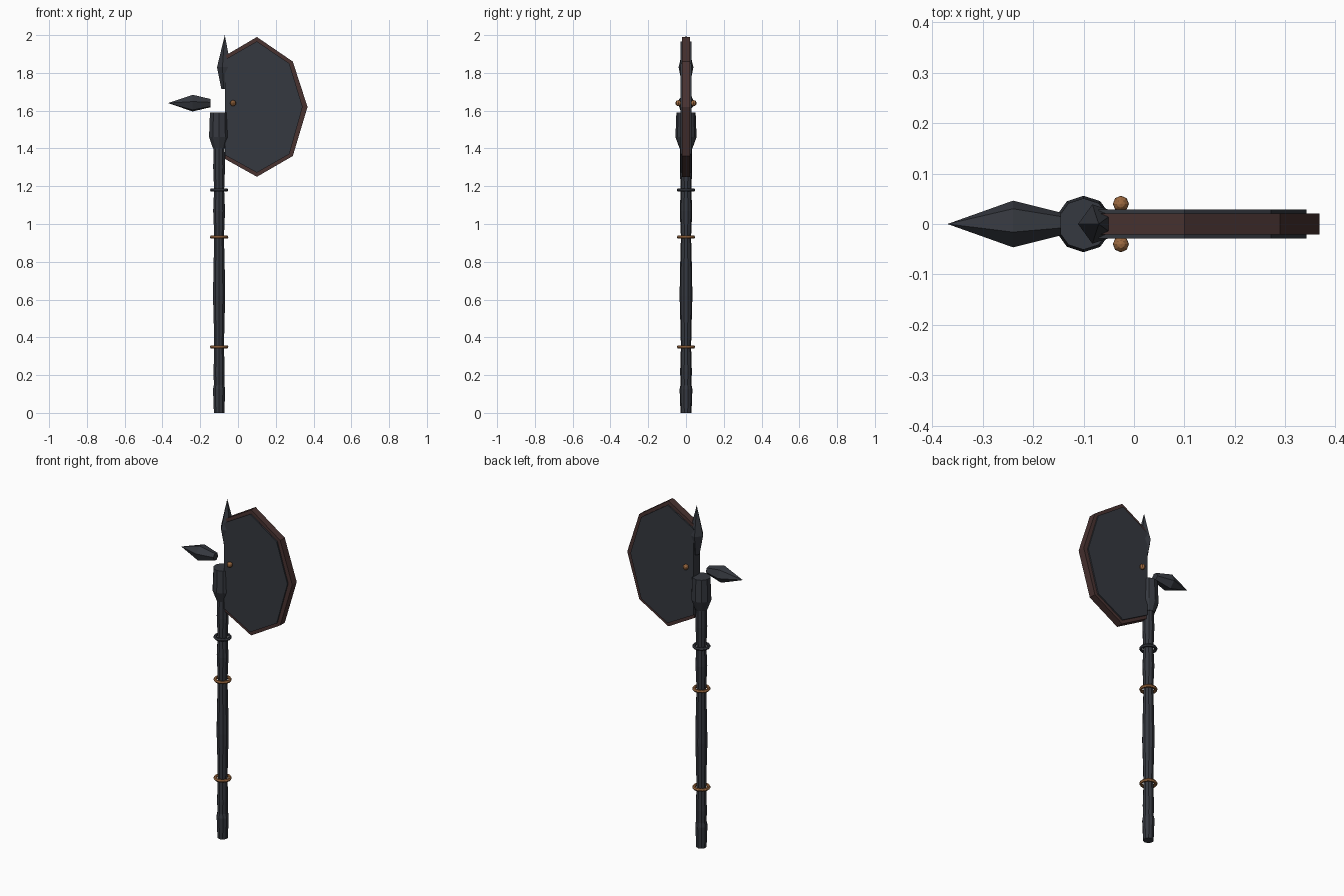
import bpy, bmesh
from math import cos, sin, pi, radians
from mathutils import Vector, Matrix

if "Cube" in bpy.data.objects:
    bpy.data.objects.remove(bpy.data.objects["Cube"])


def material(name, rgb):
    m = bpy.data.materials.new(name)
    m.diffuse_color = (*rgb, 1)
    m.use_nodes = True
    m.node_tree.nodes["Principled BSDF"].inputs["Base Color"].default_value = m.diffuse_color
    return m


IRON = material("dark_iron", (0.036, 0.04, 0.05))
RUST = material("rusted_edge", (0.065, 0.032, 0.03))
COPPER = material("copper", (0.33, 0.14, 0.05))


def finish(name, bm, mat):
    bmesh.ops.recalc_face_normals(bm, faces=bm.faces[:])
    mesh = bpy.data.meshes.new(name)
    bm.to_mesh(mesh)
    bm.free()
    mesh.materials.append(mat)
    ob = bpy.data.objects.new(name, mesh)
    bpy.context.collection.objects.link(ob)
    return ob


def lathe(name, profile, sides, origin, mat, phase=0, rot=Matrix()):
    """Faceted solid from (radius, height) pairs; radius 0 makes a point."""
    bm = bmesh.new()
    rings = []
    for r, h in profile:
        n = sides if r > 0 else 1
        rings.append([bm.verts.new(rot @ Vector((
            r * cos(phase + 2 * pi * i / sides),
            r * sin(phase + 2 * pi * i / sides), h)) + Vector(origin))
            for i in range(n)])
    for a, b in zip(rings, rings[1:]):
        for i in range(sides):
            j = (i + 1) % sides
            if len(b) == 1:
                bm.faces.new((a[i], a[j], b[0]))
            else:
                bm.faces.new((a[i], a[j], b[j], b[i]))
    for ring in (rings[0], rings[-1]):
        if len(ring) > 1:
            bm.faces.new(ring)
    return finish(name, bm, mat)


def slab(name, outline, half, mat):
    """Flat plate in the xz plane, centred on y = 0."""
    bm = bmesh.new()
    face = bm.faces.new([bm.verts.new((x, -half, z)) for x, z in outline])
    new = bmesh.ops.extrude_face_region(bm, geom=[face])["geom"]
    verts = [v for v in new if isinstance(v, bmesh.types.BMVert)]
    bmesh.ops.translate(bm, verts=verts, vec=(0, 2 * half, 0))
    return finish(name, bm, mat)


SHAFT_X = -0.10

# shaft, pommel and head socket
lathe("shaft", [(0.028, 0.10), (0.031, 0.22), (0.027, 0.35), (0.03, 0.48),
                (0.034, 0.62), (0.031, 0.78), (0.027, 0.93), (0.033, 1.07),
                (0.028, 1.18), (0.033, 1.30), (0.030, 1.45)],
      10, (SHAFT_X, 0, 0), IRON, pi / 2)
lathe("pommel", [(0.029, 0), (0.034, 0.125), (0.029, 0.15)],
      10, (SHAFT_X, 0, 0), IRON, pi / 2)
lathe("head_socket", [(0.034, 1.40), (0.056, 1.46), (0.051, 1.59)],
      10, (SHAFT_X, 0, 0), IRON, pi / 2)

# rings around the shaft
for name, z, mat in (("lower_ring", 0.35, COPPER), ("middle_ring", 0.93, COPPER),
                     ("upper_ring", 1.18, IRON)):
    bpy.ops.mesh.primitive_torus_add(major_radius=0.04, minor_radius=0.009,
                                     major_segments=16, minor_segments=6,
                                     location=(SHAFT_X, 0, z))
    bpy.context.object.name = name
    bpy.context.object.data.materials.append(mat)

# blade: thin rusted edge slab with a thicker plate inset in it
slab("blade_edge", [(-0.07, 1.345), (0.10, 1.25), (0.29, 1.36), (0.368, 1.62),
                    (0.29, 1.86), (0.10, 1.99), (-0.07, 1.89)], 0.021, RUST)
slab("blade_plate", [(-0.07, 1.365), (0.10, 1.272), (0.272, 1.37), (0.342, 1.62),
                     (0.272, 1.85), (0.10, 1.967), (-0.07, 1.87)], 0.029, IRON)

# top and back spikes
lathe("top_spike", [(0.018, 1.715), (0.041, 1.83), (0, 2.0)],
      5, (-0.07, 0, 0), IRON, pi)
lathe("back_spike", [(0.023, 0.145), (0.047, 0.24), (0, 0.37)],
      6, (0, 0, 1.64), IRON, radians(100), Matrix.Rotation(-pi / 2, 3, 'Y'))

# rivets on both blade faces
for side, name in ((-1, "front_rivet"), (1, "back_rivet")):
    bpy.ops.mesh.primitive_uv_sphere_add(segments=8, ring_count=6, radius=0.016,
                                         location=(-0.026, side * 0.04, 1.64))
    bpy.context.object.name = name
    bpy.context.object.data.materials.append(COPPER)
